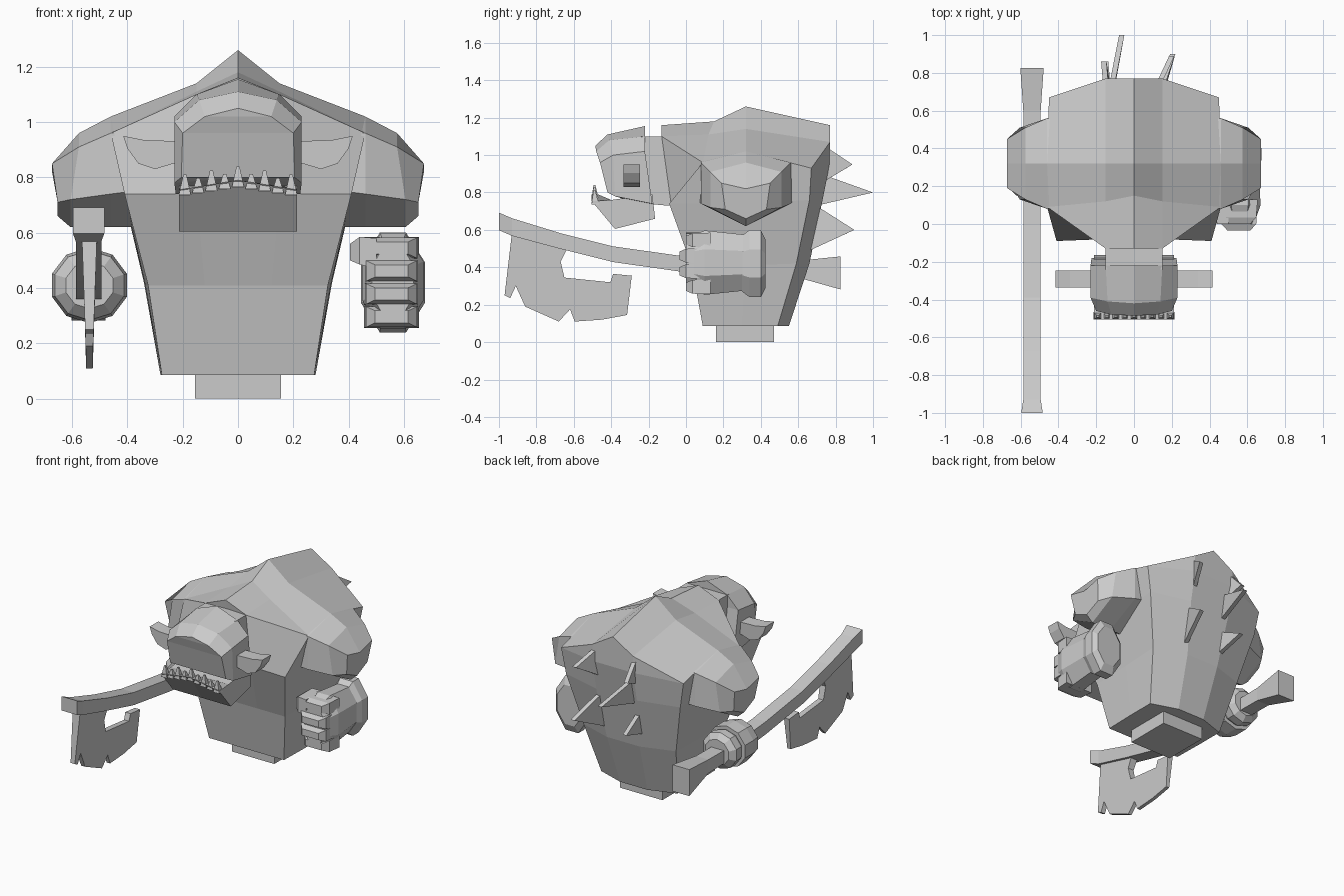
import bpy, bmesh, math
from mathutils import Vector

if "Cube" in bpy.data.objects:
    bpy.data.objects.remove(bpy.data.objects["Cube"])


def build(name, verts, faces, mirror=False):
    """Make a flat-shaded object, welding doubles and optionally mirroring in x."""
    bm = bmesh.new()
    vs = [bm.verts.new(v) for v in verts]
    for f in faces:
        bm.faces.new([vs[i] for i in f])
    if mirror:
        geom = bm.verts[:] + bm.edges[:] + bm.faces[:]
        bmesh.ops.mirror(bm, geom=geom, axis='X', merge_dist=0.0005)
    bmesh.ops.remove_doubles(bm, verts=bm.verts[:], dist=0.0005)
    bmesh.ops.dissolve_degenerate(bm, edges=bm.edges[:], dist=0.0005)
    bmesh.ops.recalc_face_normals(bm, faces=bm.faces[:])
    me = bpy.data.meshes.new(name)
    bm.to_mesh(me)
    bm.free()
    ob = bpy.data.objects.new(name, me)
    bpy.context.collection.objects.link(ob)
    return ob


def grid_faces(rows, cols, start=0):
    return [(start + r * cols + c, start + r * cols + c + 1,
             start + (r + 1) * cols + c + 1, start + (r + 1) * cols + c)
            for r in range(rows - 1) for c in range(cols - 1)]


def loft(name, rings, mirror=False):
    """Skin closed rings and cap both ends."""
    n = len(rings[0])
    verts = [p for r in rings for p in r]
    faces = [(i * n + j, i * n + (j + 1) % n, (i + 1) * n + (j + 1) % n, (i + 1) * n + j)
             for i in range(len(rings) - 1) for j in range(n)]
    last = (len(rings) - 1) * n
    faces += [tuple(range(n))[::-1], tuple(range(last, last + n))]
    return build(name, verts, faces, mirror)


def side_plate(name, profile, x0, x1):
    """Extrude a (y, z) outline along x."""
    return loft(name, [[(x, y, z) for y, z in profile] for x in (x0, x1)])


def box(name, lo, hi):
    return side_plate(name, [(lo[1], lo[2]), (hi[1], lo[2]), (hi[1], hi[2]), (lo[1], hi[2])],
                      lo[0], hi[0])


def barrel(name, cx, cz, stations, n=8):
    """Rings along y: (y, x radius, z radius)."""
    k = 1 / math.cos(math.pi / n)
    return loft(name, [[(cx + rx * k * math.cos((j + .5) * math.tau / n), y,
                         cz + rz * k * math.sin((j + .5) * math.tau / n)) for j in range(n)]
                       for y, rx, rz in stations])


# Mounting peg
box("base_peg", (-.155, .16, 0), (.155, .47, .1))

# Torso: wall rows from the bottom up, columns from front to back
levels = [
    [(.1, .09, .085), (.275, .09, .085), (.28, .3, .085), (.28, .49, .085), (.1, .55, .085)],
    [(.12, .03, .41), (.325, .03, .41), (.335, .32, .41), (.34, .59, .42), (.12, .66, .42)],
    [(.15, -.08, .74), (.41, -.09, .74), (.41, .32, .74), (.42, .66, .76), (.15, .73, .76)],
    [(.15, -.13, 1.1), (.46, .09, .96), (.46, .32, 1.02), (.45, .67, .93), (.15, .77, .96)],
]
rows = []
for i, lv in enumerate(levels):
    f, b = lv[0], lv[-1]
    rows.append([(0, f[1], 1.16 if i == 3 else f[2])] + lv + [(0, b[1], b[2])])
rows.insert(0, [(0, p[1], p[2]) for p in rows[0]])
verts = [p for r in rows for p in r]
faces = grid_faces(5, 7)
# Hunched top: spine, inner row and shoulder row
top = [[(0, -.13, 1.16), (0, .15, 1.18), (0, .32, 1.26), (0, .77, 1.16)],
       [(.15, -.13, 1.1), (.15, .12, 1.11), (.15, .32, 1.14), (.15, .77, 1.07)],
       [(.46, .09, .96), (.46, .09, .96), (.46, .32, 1.02), (.45, .67, .93)]]
faces += grid_faces(3, 4, len(verts))
verts += [p for r in top for p in r]
n = len(verts)
verts += [(0, .77, 1.16), (.15, .77, 1.07), (.45, .67, .93), (.15, .77, .96), (0, .77, .96)]
faces += [(n, n + 1, n + 3, n + 4), (n + 1, n + 2, n + 3)]
build("torso", verts, faces, True)


# Shoulders
def shoulder_ring(x, top_z, dy, up, low_dy, low, bottom, x_low):
    c = .32
    return [(x, c, top_z), (x, c - dy, up), (x_low, c - low_dy, low), (x_low, c, bottom),
            (x_low, c + low_dy, low), (x, c + dy, up)]


arm = [shoulder_ring(.38, 1.04, .23, .97, .25, .75, .62, .38),
       shoulder_ring(.46, 1.02, .24, .96, .24, .74, .62, .46),
       shoulder_ring(.575, .96, .19, .91, .19, .72, .62, .605),
       shoulder_ring(.672, .82, .13, .85, .11, .71, .66, .652)]
for side, label in ((1, "left"), (-1, "right")):
    loft(label + "_shoulder", [[(x * side, y, z) for x, y, z in r] for r in arm])

# Neck
side_plate("neck", [(-.24, 1.1), (-.1, 1.1), (.05, 1.0), (.05, .73), (-.1, .73), (-.21, .74)], -.15, .15)

# Skull
skull = [
    [(0, -.485, 1.05), (.12, -.48, 1.02), (.2, -.46, .96), (.205, -.42, .8), (0, -.42, .83)],
    [(0, -.42, 1.11), (.14, -.41, 1.08), (.23, -.39, 1.0), (.23, -.38, .78), (0, -.38, .8)],
    [(0, -.22, 1.155), (.15, -.22, 1.1), (.23, -.22, 1.02), (.225, -.18, .74), (0, -.18, .72)]]
skull.insert(0, [(0, p[1], p[2]) for p in skull[0]])
skull.append([(0, p[1], p[2]) for p in skull[-1]])
build("skull", [p for r in skull for p in r], grid_faces(5, 5), True)

# Underbite jaw, raised along the middle of the lip
jaw = [(-.505, .77), (-.47, .77), (-.4, .76), (-.18, .79), (-.165, .66), (-.38, .605)]
loft("jaw", [[(x, y, z + (rise if i < 2 else 0)) for i, (y, z) in enumerate(jaw)]
             for x, rise in ((-.213, -.015), (0, .02), (.213, -.015))])

# Lower teeth
for i in range(9):
    x = -.192 + i * .048
    h = .075 if i % 2 == 0 else .055
    z = .785 - abs(x) * .15
    w = .022
    base = [(x - w, -.505, z - .02), (x + w, -.505, z - .02), (x + w, -.465, z - .02), (x - w, -.465, z - .02)]
    tip = [(x + (p[0] - x) * .25, -.49 + (p[1] + .485) * .25, z + h - .02) for p in base]
    loft(f"tooth_{i}", [base, tip])

# Ears
ear = [(.2, .93), (.34, .935), (.415, .95), (.4, .905), (.36, .85), (.3, .83), (.2, .86)]
for side, label in ((1, "left"), (-1, "right")):
    loft(label + "_ear", [[(side * x, y, z) for x, z in ear] for y in (-.335, -.245)])

# Left fist with cuff, fingers and thumb
barrel("left_fist", .56, .425, [(.0, .075, .13), (.1, .11, .172), (.31, .1, .15)])
barrel("left_cuff", .56, .42, [(.3, .1, .15), (.34, .115, .18), (.4, .115, .18), (.425, .09, .13)])
for i in range(4):
    z, reach = .545 - i * .083, (.0, -.035, -.035, .0)[i]
    loft(f"left_finger_{i}", [[(.555 - w, y, z - h), (.555 + w, y, z - h), (.555 + w, y, z + h), (.555 - w, y, z + h)]
                              for y, w, h in ((reach, .06, .022), (reach + .035, .092, .037), (.13, .1, .04))])
loft("left_thumb", [[(x, y0, z0), (x, y1, z0), (x, y1, z1), (x, y0, z1)]
                    for x, y0, y1, z0, z1 in ((.405, .03, .13, .5, .56), (.44, 0, .15, .485, .585),
                                              (.5, 0, .16, .47, .58))])

# Right fist closed round the axe handle
barrel("right_fist", -.537, .41, [(.15, .085, .08), (.19, .125, .12), (.25, .135, .13), (.34, .135, .13)], 10)
barrel("right_cuff", -.537, .41, [(.33, .105, .1), (.36, .12, .115), (.41, .12, .115), (.44, .085, .08)], 10)

# Curved axe handle with flared ends: y, centre z, half width, half height
path = [(-1, .645, .057, .047), (-.93, .615, .046, .047), (-.67, .54, .046, .042), (-.39, .47, .046, .042),
        (0, .415, .046, .042), (.3, .39, .046, .042), (.6, .39, .046, .045), (.825, .37, .062, .088)]
loft("axe_handle", [[(-.54 - w, y, z - h), (-.54 + w, y, z - h), (-.54 + w, y, z + h), (-.54 - w, y, z + h)]
                    for y, z, w, h in path])

# Notched axe blade, thinner towards the cutting edge
blade = [(-.93, .59), (-.97, .25), (-.94, .235), (-.91, .3), (-.86, .19), (-.68, .11), (-.62, .175), (-.595, .11),
         (-.45, .12), (-.315, .145), (-.29, .355), (-.39, .365), (-.405, .32), (-.65, .345), (-.67, .43), (-.63, .51)]
loft("axe_blade", [[(-.537 + s * (.012 + .035 * max(0, z - .15)), y, z) for y, z in blade] for s in (-1, 1)])

# Back spikes: upper root, tip, lower root
spikes = [((.13, .74, 1.05), (.2, .89, .95), (.13, .74, .86)),
          ((-.12, .72, .9), (-.065, 1.0, .8), (-.12, .7, .73)),
          ((.13, .68, .74), (.205, .9, .6), (.13, .64, .48)),
          ((-.13, .64, .68), (-.15, .86, .58), (-.13, .62, .5)),
          ((-.15, .74, 1.06), (-.16, .86, .93), (-.14, .74, .88))]
for i, tri in enumerate(spikes):
    off = Vector((.014, 0, 0))
    loft(f"back_spike_{i}", [[tuple(Vector(p) + s * off) for p in tri] for s in (-1, 1)])
